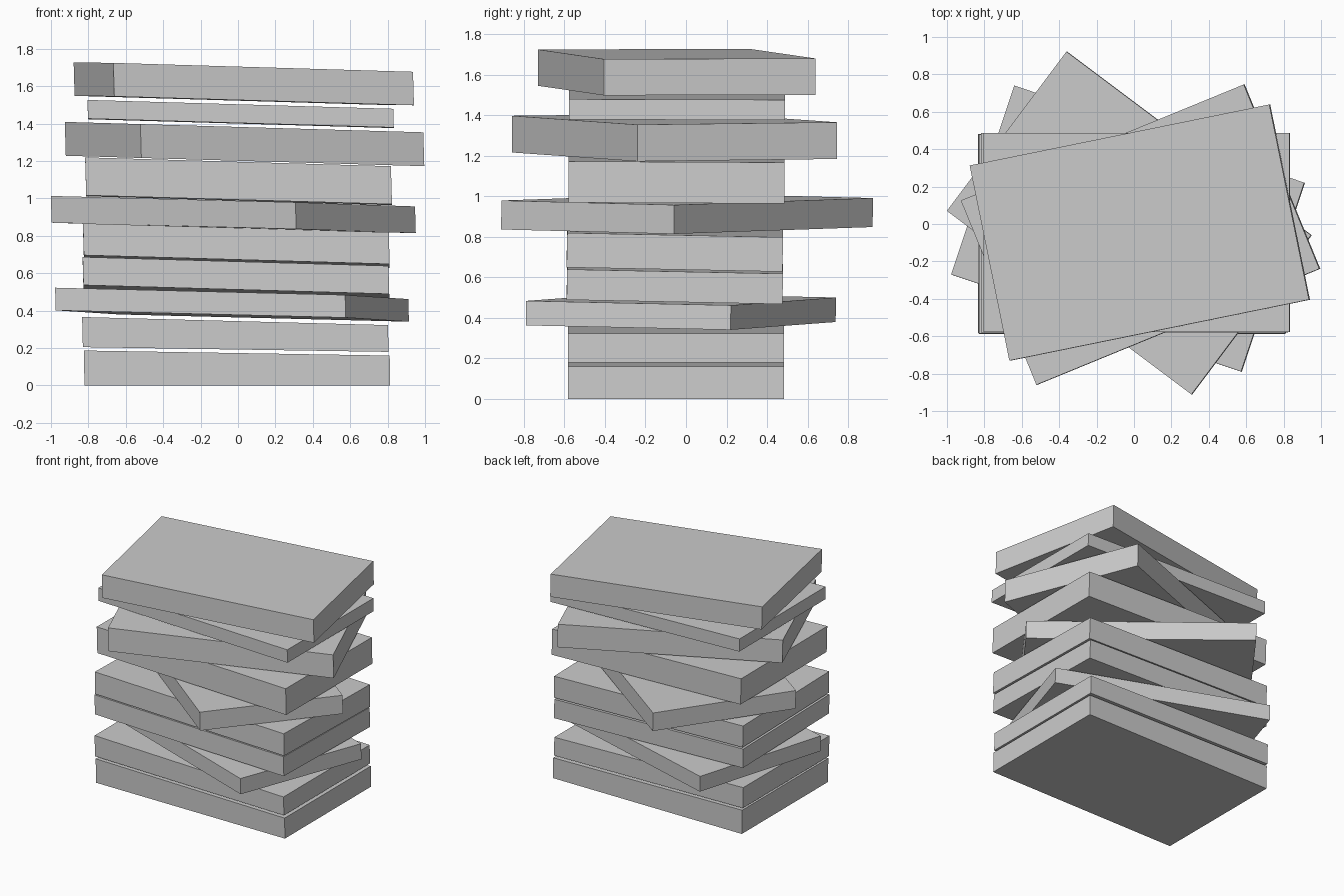
import bpy
import bmesh
from math import radians
from mathutils import Matrix, Vector

default_cube = bpy.data.objects.get("Cube")
if default_cube:
    bpy.data.objects.remove(default_cube, do_unlink=True)

# One plain grey for every slab
grey = bpy.data.materials.new("plain_grey")
grey.use_nodes = True
colour = (0.6, 0.6, 0.6, 1)
grey.diffuse_color = colour
grey.node_tree.nodes["Principled BSDF"].inputs["Base Color"].default_value = colour

LENGTH, WIDTH = 1.635, 1.065


def make_slab(name, centre, turn, bottom, thickness, slope=-0.029, back_slope=0.0,
              under_slope=None):
    """A flat block turned about z and leaning gently down towards +x."""
    if under_slope is None:
        under_slope = slope
    bm = bmesh.new()
    bmesh.ops.create_cube(bm, size=1)
    bmesh.ops.scale(bm, vec=(LENGTH, WIDTH, thickness), verts=bm.verts)
    bmesh.ops.rotate(bm, cent=(0, 0, 0), verts=bm.verts,
                     matrix=Matrix.Rotation(radians(turn), 3, 'Z'))
    for vert in bm.verts:
        x, y, height = vert.co
        lean = slope if height > 0 else under_slope
        vert.co = Vector((x + slope * height,
                          y - back_slope * height,
                          height + lean * x + back_slope * y))
    mesh = bpy.data.meshes.new(name)
    bm.to_mesh(mesh)
    bm.free()
    mesh.materials.append(grey)
    slab = bpy.data.objects.new(name, mesh)
    slab.location = (centre[0], centre[1], bottom + thickness / 2)
    bpy.context.collection.objects.link(slab)
    return slab


# Lower pair; the lowest one rests flat on its underside
make_slab("base_slab", (-0.005, -0.05), 0, 0, 0.173, slope=-0.0165, under_slope=0)
make_slab("second_slab", (-0.014, -0.05), 0, 0.192, 0.152, slope=-0.0265, under_slope=-0.0155)

# First turned slab and the pair on it
make_slab("low_turned_slab", (-0.032, -0.025), -18.5, 0.371, 0.121, back_slope=-0.012)
make_slab("lower_middle_slab", (-0.011, -0.055), 0, 0.502, 0.15, back_slope=-0.02)
make_slab("middle_slab", (-0.009, -0.055), 0, 0.662, 0.17, back_slope=-0.02)

# Second turned slab and the thick one on it
make_slab("middle_turned_slab", (-0.025, 0.005), -36.9, 0.842, 0.143, back_slope=-0.004)
make_slab("thick_slab", (0.003, -0.047), 0, 0.99, 0.203, back_slope=-0.005)

# Third turned slab, the thin one and the top
make_slab("high_turned_slab", (0.035, -0.057), 22.3, 1.2, 0.181)
make_slab("thin_slab", (0.014, -0.045), 0, 1.401, 0.1, back_slope=-0.003)
make_slab("top_slab", (0.031, -0.046), 11.5, 1.523, 0.179, back_slope=-0.003)
